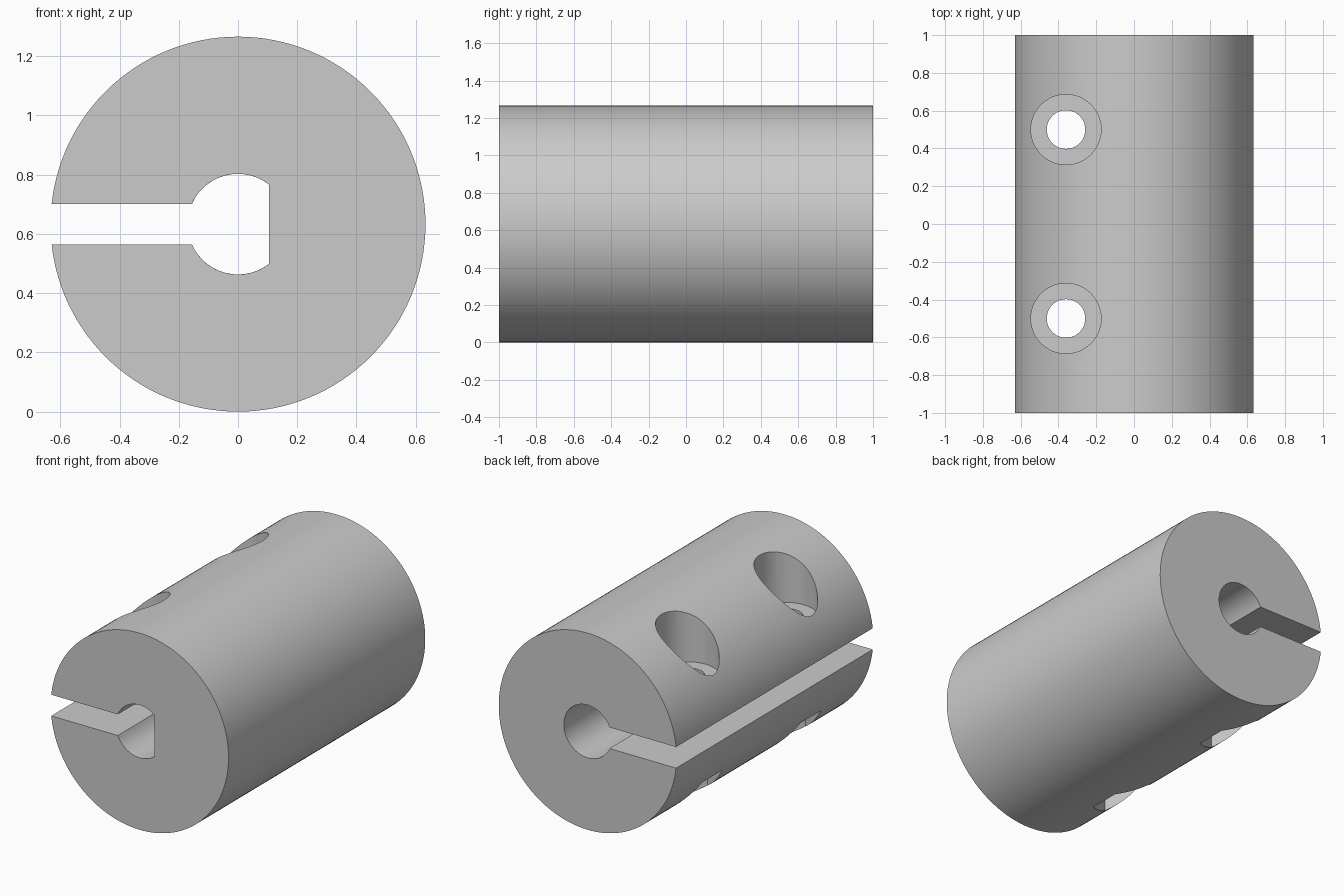
import bpy
import bmesh
from math import cos, sin, acos, tau

cube = bpy.data.objects.get("Cube")
if cube:
    bpy.data.objects.remove(cube, do_unlink=True)

RADIUS = 0.633      # outer radius, also the axis height
BORE = 0.17
FLAT = 0.105        # offset of the flat in the D-shaped bore
SCREW_X = -0.36

grey = bpy.data.materials.new("plain grey")
grey.use_nodes = True
grey.diffuse_color = (0.6, 0.6, 0.6, 1)
grey.node_tree.nodes["Principled BSDF"].inputs["Base Color"].default_value = (0.6, 0.6, 0.6, 1)


def arc(radius, sides, start=0.0, sweep=tau, closed=True):
    steps = sides if closed else sides - 1
    return [(radius * cos(start + sweep * i / steps),
             radius * sin(start + sweep * i / steps)) for i in range(sides)]


def prism(name, profile, place, low, high):
    """Extrude a 2D profile from low to high; place maps (u, v, w) to a point."""
    bm = bmesh.new()
    rings = [[bm.verts.new(place(u, v, w)) for u, v in profile] for w in (low, high)]
    count = len(profile)
    bm.faces.new(rings[0])
    bm.faces.new(rings[1])
    for i in range(count):
        j = (i + 1) % count
        bm.faces.new((rings[0][i], rings[0][j], rings[1][j], rings[1][i]))
    bmesh.ops.recalc_face_normals(bm, faces=bm.faces)
    mesh = bpy.data.meshes.new(name)
    bm.to_mesh(mesh)
    bm.free()
    mesh.materials.append(grey)
    obj = bpy.data.objects.new(name, mesh)
    bpy.context.collection.objects.link(obj)
    return obj


def along_shaft(u, v, w):
    return (u, w, RADIUS + v)


def upright(y):
    return lambda u, v, w: (SCREW_X + u, y + v, w)


# Clamp body
body = prism("coupling_body", arc(RADIUS, 128), along_shaft, -1, 1)

# Shaft bores: D-shaped in the front half, round in the back half
angle = acos(FLAT / BORE)
d_profile = arc(BORE, 40, angle, tau - 2 * angle, closed=False)
cutters = [
    prism("front_bore", d_profile, along_shaft, -1.1, 0.01),
    prism("back_bore", arc(BORE, 48), along_shaft, 0, 1.1),
]

# Clamping slot
slot = [(-0.8, -0.068), (-0.1, -0.068), (-0.1, 0.068), (-0.8, 0.068)]
cutters.append(prism("clamp_slot", slot, along_shaft, -1.2, 1.2))

# Screw holes with round head recesses on top and hexagonal nut recesses below
for y in (-0.5, 0.5):
    cutters += [
        prism("screw_hole", arc(0.102, 40), upright(y), -0.2, 1.5),
        prism("head_recess", arc(0.186, 48), upright(y), 0.9, 1.5),
        prism("nut_recess", arc(0.203, 6, tau / 4), upright(y), -0.2, 0.366),
    ]

for cutter in cutters:
    cutter.hide_render = True
    cut = body.modifiers.new(cutter.name, 'BOOLEAN')
    cut.operation = 'DIFFERENCE'
    cut.solver = 'EXACT'
    cut.object = cutter

# Bake the cuts and drop the cutters
graph = bpy.context.evaluated_depsgraph_get()
result = bpy.data.meshes.new_from_object(body.evaluated_get(graph))
body.modifiers.clear()
body.data = result
for cutter in cutters:
    bpy.data.objects.remove(cutter, do_unlink=True)

# Smooth the round walls, keep the rims sharp
bpy.ops.object.select_all(action='DESELECT')
body.select_set(True)
bpy.context.view_layer.objects.active = body
bpy.ops.object.shade_smooth_by_angle(angle=0.5)
